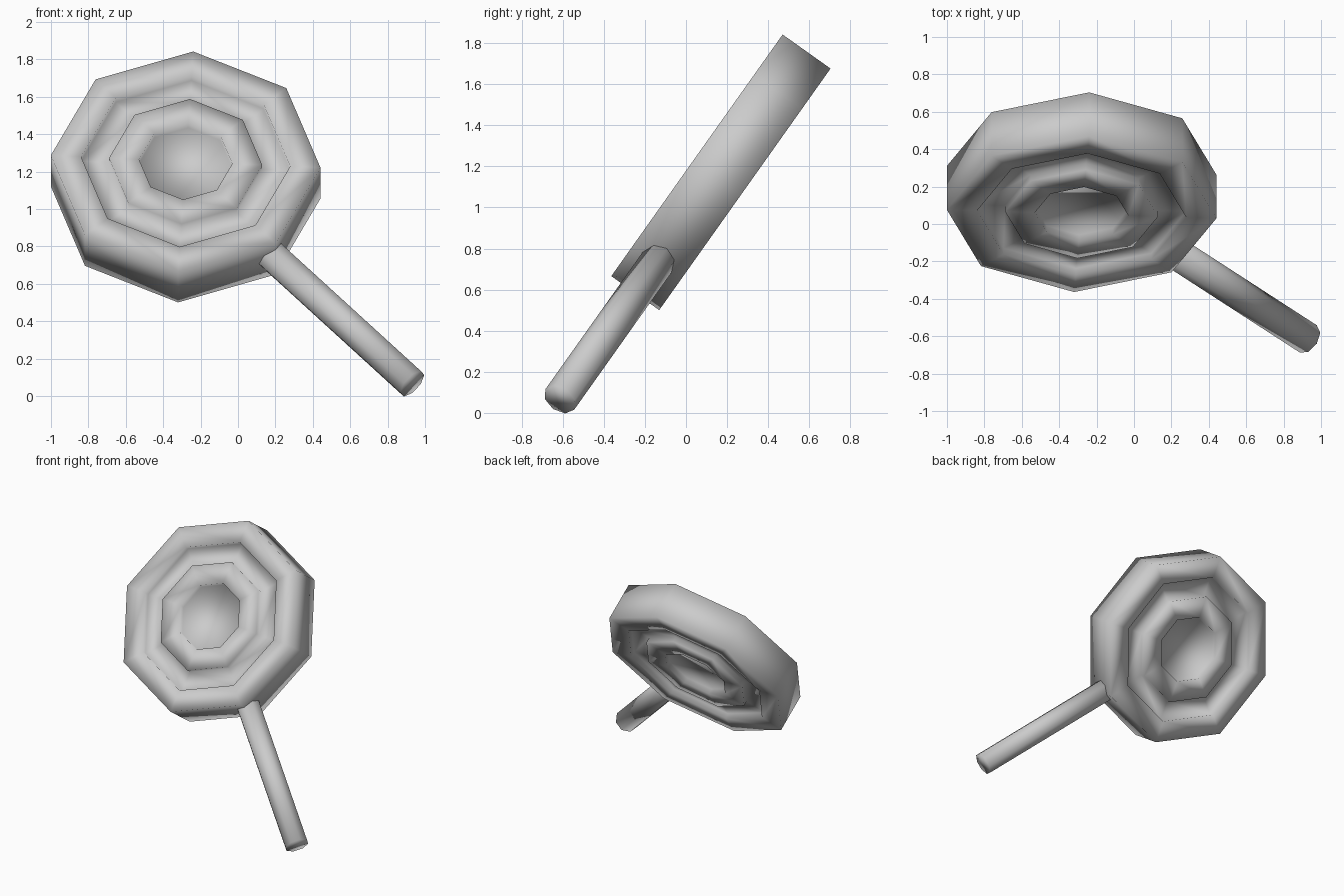
import bpy, bmesh
from math import sin, cos, radians
from mathutils import Matrix, Vector

if "Cube" in bpy.data.objects:
    bpy.data.objects.remove(bpy.data.objects["Cube"])

SIDES = 8
START = radians(-48.2)            # direction of the stick within the disc plane
R, H, FLOOR = 0.722, 0.143, 0.103  # disc radius, half thickness, half thickness in grooves
FRAME = Matrix.Translation((-0.28, 0.17, 1.171)) @ Matrix.Rotation(radians(54.65), 4, 'X')


def make_object(name, bm):
    bmesh.ops.recalc_face_normals(bm, faces=bm.faces)
    bm.transform(FRAME)
    for f in bm.faces:
        f.smooth = True
    mesh = bpy.data.meshes.new(name)
    bm.to_mesh(mesh)
    bm.free()
    ob = bpy.data.objects.new(name, mesh)
    bpy.context.collection.objects.link(ob)
    return ob


def lathe(name, profile):
    """Spin (radius, height) points about local z, closing both ends with a flat cap."""
    bm = bmesh.new()
    rings = []
    for r, h in profile:
        rings.append([bm.verts.new((r * cos(START + radians(360 / SIDES * i)),
                                    r * sin(START + radians(360 / SIDES * i)), h))
                      for i in range(SIDES)])
    for a, b in zip(rings, rings[1:]):
        for i in range(SIDES):
            j = (i + 1) % SIDES
            bm.faces.new((a[i], a[j], b[j], b[i]))
    bm.faces.new(rings[0])
    bm.faces.new(rings[-1])
    return make_object(name, bm)


# Candy disc: stepped concentric ridges on both faces
half = [(0.25, FLOOR), (0.25, H), (0.41, H), (0.41, FLOOR),
        (0.56, FLOOR), (0.56, H), (R, H)]
lathe("candy_disc", half + [(r, -h) for r, h in reversed(half)])

# Stick: octagonal rod leaving the disc at one of its corners
inner, outer, radius = 0.61, 1.818, 0.086
out = Vector((cos(START), sin(START), 0))
bm = bmesh.new()
bmesh.ops.create_cone(
    bm, cap_ends=True, segments=SIDES, radius1=radius, radius2=radius, depth=outer - inner,
    matrix=Matrix.Translation(out * (inner + outer) / 2) @ out.to_track_quat('Z', 'Y').to_matrix().to_4x4())
make_object("stick", bm)
